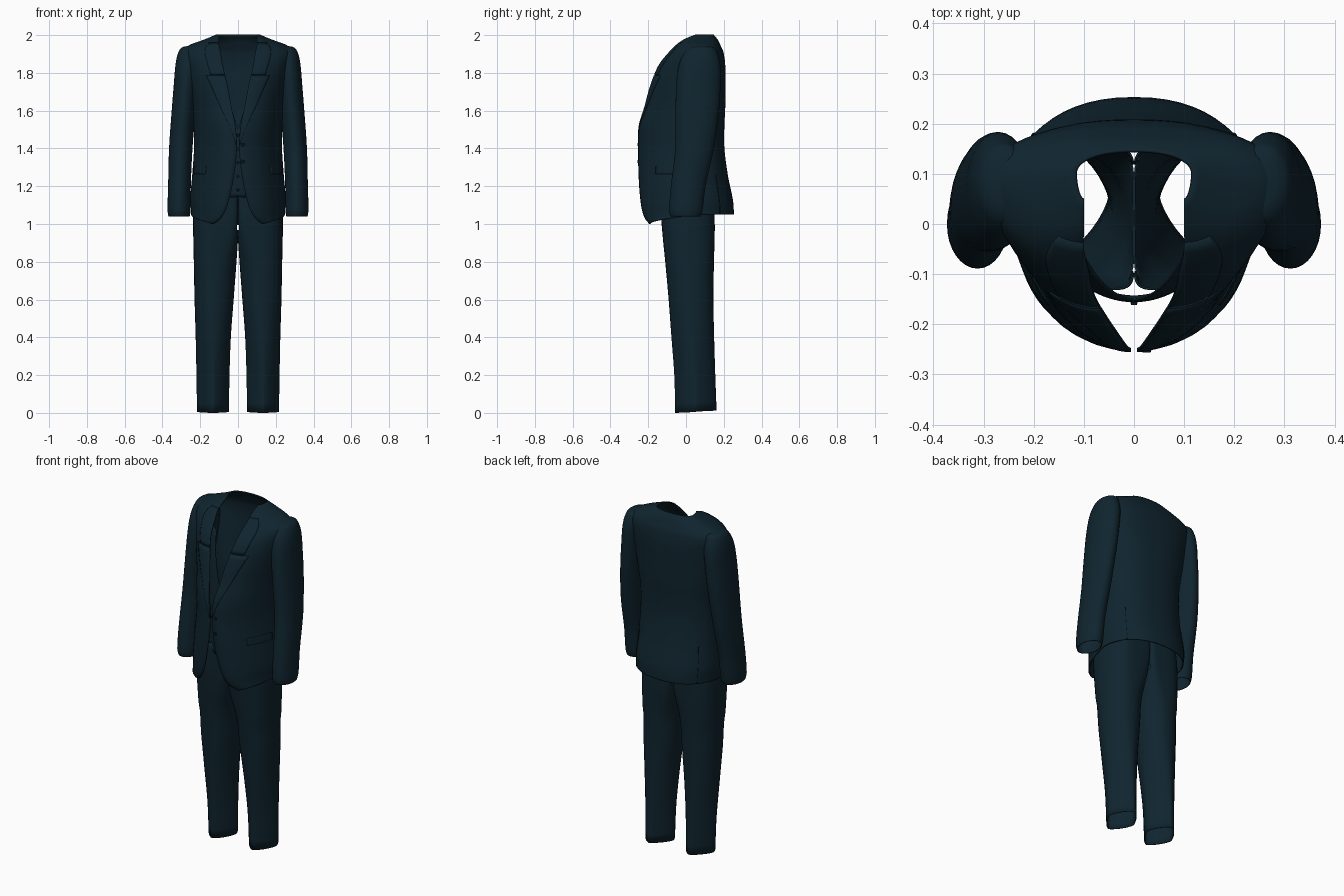
import bpy, bmesh, math

cube = bpy.data.objects.get("Cube")
if cube:
    bpy.data.objects.remove(cube, do_unlink=True)


def material(name, colour):
    m = bpy.data.materials.new(name)
    m.use_nodes = True
    m.diffuse_color = (*colour, 1)
    m.node_tree.nodes["Principled BSDF"].inputs["Base Color"].default_value = (*colour, 1)
    return m


navy = material("navy cloth", (0.005, 0.018, 0.028))
dark = material("dark navy trim", (0.003, 0.010, 0.016))


def finish(name, bm, mat, thickness=0.0):
    bmesh.ops.recalc_face_normals(bm, faces=bm.faces)
    mesh = bpy.data.meshes.new(name)
    bm.to_mesh(mesh)
    bm.free()
    mesh.materials.append(mat)
    obj = bpy.data.objects.new(name, mesh)
    bpy.context.collection.objects.link(obj)
    if thickness:
        mod = obj.modifiers.new("thickness", 'SOLIDIFY')
        mod.thickness = thickness
        mod.offset = 0
    bpy.ops.object.select_all(action='DESELECT')
    obj.select_set(True)
    bpy.context.view_layer.objects.active = obj
    bpy.ops.object.shade_smooth_by_angle(angle=math.radians(50))


def sheet(name, rows, mat=navy, closed=False, thickness=0.004, skip=lambda p: False):
    """Skin a grid of points; closed joins the row ends, skip leaves faces out."""
    bm = bmesh.new()
    grid = [[bm.verts.new(p) for p in row] for row in rows]
    n = len(grid[0])
    for low, high in zip(grid, grid[1:]):
        for i in range(n if closed else n - 1):
            j = (i + 1) % n
            quad = (low[i], low[j], high[j], high[i])
            if not all(skip(v.co) for v in quad):
                bm.faces.new(quad)
    loose = [v for v in bm.verts if not v.link_faces]
    bmesh.ops.delete(bm, geom=loose, context='VERTS')
    finish(name, bm, mat, thickness)


def sample(table, z):
    """Smoothly interpolate the rows of a table keyed by height."""
    i = 0
    while i < len(table) - 2 and z > table[i + 1][0]:
        i += 1
    p1, p2 = table[i], table[i + 1]
    p0, p3 = table[max(i - 1, 0)], table[min(i + 2, len(table) - 1)]
    h = p2[0] - p1[0]
    t = (z - p1[0]) / h
    out = []
    for a, b, c, d in zip(p0[1:], p1[1:], p2[1:], p3[1:]):
        m1 = (c - a) / (p2[0] - p0[0]) * h
        m2 = (d - b) / (p3[0] - p1[0]) * h
        out.append((2*t**3 - 3*t*t + 1)*b + (t**3 - 2*t*t + t)*m1
                   + (3*t*t - 2*t**3)*c + (t**3 - t*t)*m2)
    return out


def heights(table, steps):
    return [a[0] + (b[0] - a[0]) * k / steps
            for a, b in zip(table, table[1:]) for k in range(steps)] + [table[-1][0]]


def spread(a, b, n):
    return [a + (b - a) * i / n for i in range(n + 1)]


# Jacket: height, front y, side y, back y, half width, half opening
JACKET = [
    (1.00, -.19, .04, .25, .245, .13),
    (1.03, -.215, .04, .25, .246, .09),
    (1.10, -.235, .04, .245, .25, .055),
    (1.25, -.248, .04, .22, .24, .022),
    (1.40, -.25, .05, .2, .23, .006),
    (1.52, -.245, .05, .2, .233, .014),
    (1.62, -.215, .06, .205, .243, .035),
    (1.73, -.185, .065, .205, .263, .055),
    (1.84, -.14, .075, .205, .285, .08),
    (1.91, -.085, .08, .195, .297, .092),
    (1.945, -.05, .085, .18, .255, .1),
    (1.975, -.01, .09, .165, .175, .1),
    (2.0, .05, .1, .145, .115, .1),
]


def jacket_point(z, u, side, lift=0.0):
    """u runs from the front edge (0) round to the middle of the back (1)."""
    front, mid, back, width, gap = sample(JACKET, z)
    a = u * math.pi
    s, c = max(math.sin(a), 0), math.cos(a)
    if u <= .5:
        x, y = gap + (width - gap) * s, mid + (front - mid) * max(c, 0) ** 1.2
    else:
        x, y = width * s ** .9, mid + (back - mid) * abs(c) ** .9
    rise = .05 * min(1, u * 2) * max(0, 1 - (z - 1) / .25)
    return (side * (x + lift * s), y - lift * c, z + rise)


around = spread(0, 1, 28)
sheet("jacket_body",
      [[jacket_point(z, u, 1) for u in around] +
       [jacket_point(z, u, -1) for u in reversed(around[:-1])]
       for z in heights(JACKET, 4)], thickness=.006)


def patch(name, low, high, start, end, side, mat=navy, steps=8):
    """Thin plate lying on the jacket; start and end are functions of height."""
    sheet(name, [[jacket_point(z, u, side, .004) for u in spread(start(z), end(z), 8)]
                 for z in spread(low, high, steps)], mat, thickness=.003)


# Sleeves: height, centre x, centre y, radius x, radius y
SLEEVE = [
    (1.04, .312, -.002, .054, .078),
    (1.07, .312, -.001, .059, .086),
    (1.20, .31, .012, .058, .09),
    (1.40, .303, .045, .06, .1),
    (1.60, .288, .06, .061, .113),
    (1.75, .275, .066, .062, .115),
    (1.85, .267, .073, .061, .106),
    (1.91, .262, .08, .051, .082),
    (1.935, .255, .085, .037, .055),
    (1.942, .25, .085, .004, .006),
]
TURN = [2 * math.pi * i / 32 for i in range(32)]


def sleeve_ring(z, side):
    cx, cy, rx, ry = sample(SLEEVE, z)
    return [(side * (cx + rx * math.cos(t)), cy + ry * math.sin(t), z) for t in TURN]


# Trousers: height, inner x, outer x, front y, back y, squareness (low = pressed creases)
LEG = [
    (0, .05, .215, -.055, .16, 1.35),
    (.2, .047, .218, -.06, .153, 1.45),
    (.4, .04, .222, -.075, .147, 1.75),
    (.6, .025, .228, -.09, .143, 2.1),
    (.8, .01, .232, -.108, .146, 2.4),
    (.94, .001, .235, -.122, .15, 5),
    (1.05, 0, .235, -.13, .15, 9),
    (1.2, 0, .215, -.13, .15, 9),
]


def leg_ring(z, side):
    inner, outer, front, back, square = sample(LEG, z)
    cx, rx = (inner + outer) / 2, (outer - inner) / 2
    cy, ry = (front + back) / 2, (back - front) / 2
    ring = []
    for t in TURN:
        c, s = math.cos(t), math.sin(t)
        e = 2 / (square if c < 0 else min(square, 2.4))
        y = cy + ry * math.copysign(abs(s) ** e, s)
        hem = .006 * (1 + s) * max(0, 1 - z * 5)
        ring.append((side * (cx + rx * math.copysign(abs(c) ** e, c)), y, z + hem))
    return ring


def between_legs(p):
    return p.z > .95 and abs(p.x) < .012 and -.11 < p.y < .13


def lapel_edge(z):
    return .15 * (z - 1.42) / .36 + .005


def collar_edge(z):
    return .12 + .1 * (z - 1.8)


for side, word in ((1, "left"), (-1, "right")):
    sheet(word + "_sleeve", [sleeve_ring(z, side) for z in heights(SLEEVE, 4)], closed=True)
    sheet(word + "_trouser_leg", [leg_ring(z, side) for z in heights(LEG, 4)],
          closed=True, skip=between_legs)
    patch(word + "_lapel", 1.42, 1.785, lambda z: 0, lapel_edge, side, steps=14)
    patch(word + "_collar", 1.79, 1.96, lambda z: 0, collar_edge, side, steps=10)
    patch(word + "_pocket_flap", 1.265, 1.305, lambda z: .24, lambda z: .42, side)
    patch(word + "_side_vent", 1.0, 1.26, lambda z: .712, lambda z: .718, side, dark)

# Waistcoat: height, middle y
VEST = [(1.12, -.143), (1.3, -.152), (1.5, -.152), (1.7, -.13), (1.9, -.07)]


def vest_point(x, t):
    low = 1.14 + .25 * abs(abs(x) - .03)
    top = min(1.5 + 3.2 * abs(x), 1.84)
    z = low + (top - low) * t
    return (x, sample(VEST, z)[0] + 3.2 * x * x, z)


sheet("waistcoat", [[vest_point(x, t) for x in spread(-.19, .19, 38)]
                    for t in spread(0, 1, 20)])


def button(name, x, y, z, radius):
    bm = bmesh.new()
    bmesh.ops.create_cone(bm, cap_ends=True, segments=16, radius1=radius,
                          radius2=radius * .8, depth=.006)
    for v in bm.verts:
        v.co = (v.co.x + x, y - v.co.z, v.co.y + z)
    finish(name, bm, dark)


for i, z in enumerate((1.42, 1.33)):
    button(f"jacket_button_{i + 1}", .025, sample(JACKET, z)[0] - .003, z, .01)
for i, z in enumerate(spread(1.18, 1.47, 4)):
    button(f"waistcoat_button_{i + 1}", 0, sample(VEST, z)[0] - .005, z, .007)
